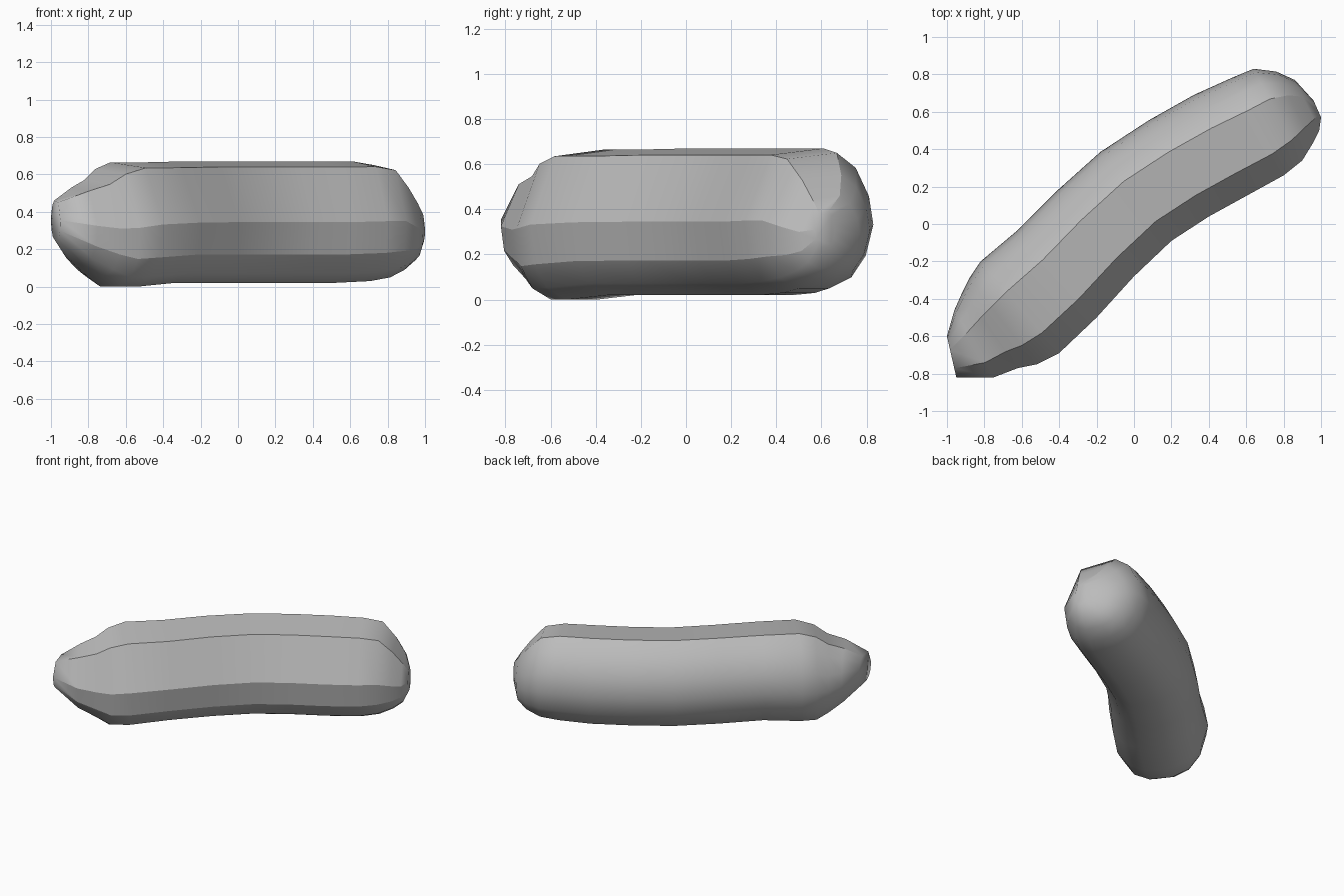
import bpy
import bmesh
from mathutils import Vector

# Remove the default object
default_cube = bpy.data.objects.get("Cube")
if default_cube:
    bpy.data.objects.remove(default_cube, do_unlink=True)


def make_material(name, colour):
    material = bpy.data.materials.new(name)
    material.use_nodes = True
    material.diffuse_color = colour
    shader = next(n for n in material.node_tree.nodes if n.type == "BSDF_PRINCIPLED")
    shader.inputs["Base Color"].default_value = colour
    return material


# Cross-section: (share of width from front to back, share of height)
SECTION = [
    (.67, 1), (.22, .955), (0, .5), (.04, .235), (.15, .08), (.33, 0),
    (.6, 0), (.8, .08), (.93, .24), (1, .47), (.96, .68), (.84, .89),
]
# Section points whose lengthwise edges are crisp
CRISP_LINES = {0, 1, 2, 3}

# Stations along the bent body: front edge x y, back edge x y, bottom z, top z
STATIONS = [
    (-.95, -.82, -1, -.6, .25, .46),
    (-.75, -.82, -.96, -.46, .12, .53),
    (-.62, -.77, -.92, -.37, .05, .57),
    (-.52, -.75, -.88, -.29, 0, .63),
    (-.4, -.69, -.82, -.2, 0, .665),
    (-.2, -.5, -.63, -.04, .02, .665),
    (0, -.28, -.42, .17, .02, .67),
    (.2, -.09, -.18, .385, .02, .67),
    (.4, .04, .08, .555, .02, .67),
    (.6, .15, .32, .69, .02, .67),
    (.8, .26, .52, .78, .03, .67),
    (.9, .34, .64, .83, .05, .65),
    (.955, .43, .76, .815, .09, .55),
    (.99, .5, .86, .77, .14, .46),
    (1, .57, .96, .66, .23, .39),
]


def section_ring(bm, station):
    """Place one cross-section between its front and back edges."""
    front, back = Vector(station[:2]), Vector(station[2:4])
    bottom, top = station[4:]
    ring = []
    for across, up in SECTION:
        spot = front.lerp(back, across)
        ring.append(bm.verts.new((spot.x, spot.y, bottom + (top - bottom) * up)))
    return ring


def build_body():
    bm = bmesh.new()
    rings = [section_ring(bm, station) for station in STATIONS]
    count = len(SECTION)

    # Skin between neighbouring sections
    for ring, following in zip(rings, rings[1:]):
        for i in range(count):
            j = (i + 1) % count
            bm.faces.new((ring[i], ring[j], following[j], following[i]))

    # Closed ends
    bm.faces.new(rings[0])
    bm.faces.new(rings[-1])
    bmesh.ops.recalc_face_normals(bm, faces=bm.faces)

    # Smooth skin with crisp ridge lines along the top and front
    for face in bm.faces:
        face.smooth = True
    for ring, following in zip(rings, rings[1:]):
        for i in CRISP_LINES:
            bm.edges.get((ring[i], following[i])).smooth = False

    mesh = bpy.data.meshes.new("bent_body")
    bm.to_mesh(mesh)
    bm.free()
    body = bpy.data.objects.new("bent_body", mesh)
    bpy.context.scene.collection.objects.link(body)
    return body


body = build_body()
body.data.materials.append(make_material("plain_grey", (.5, .5, .5, 1)))
